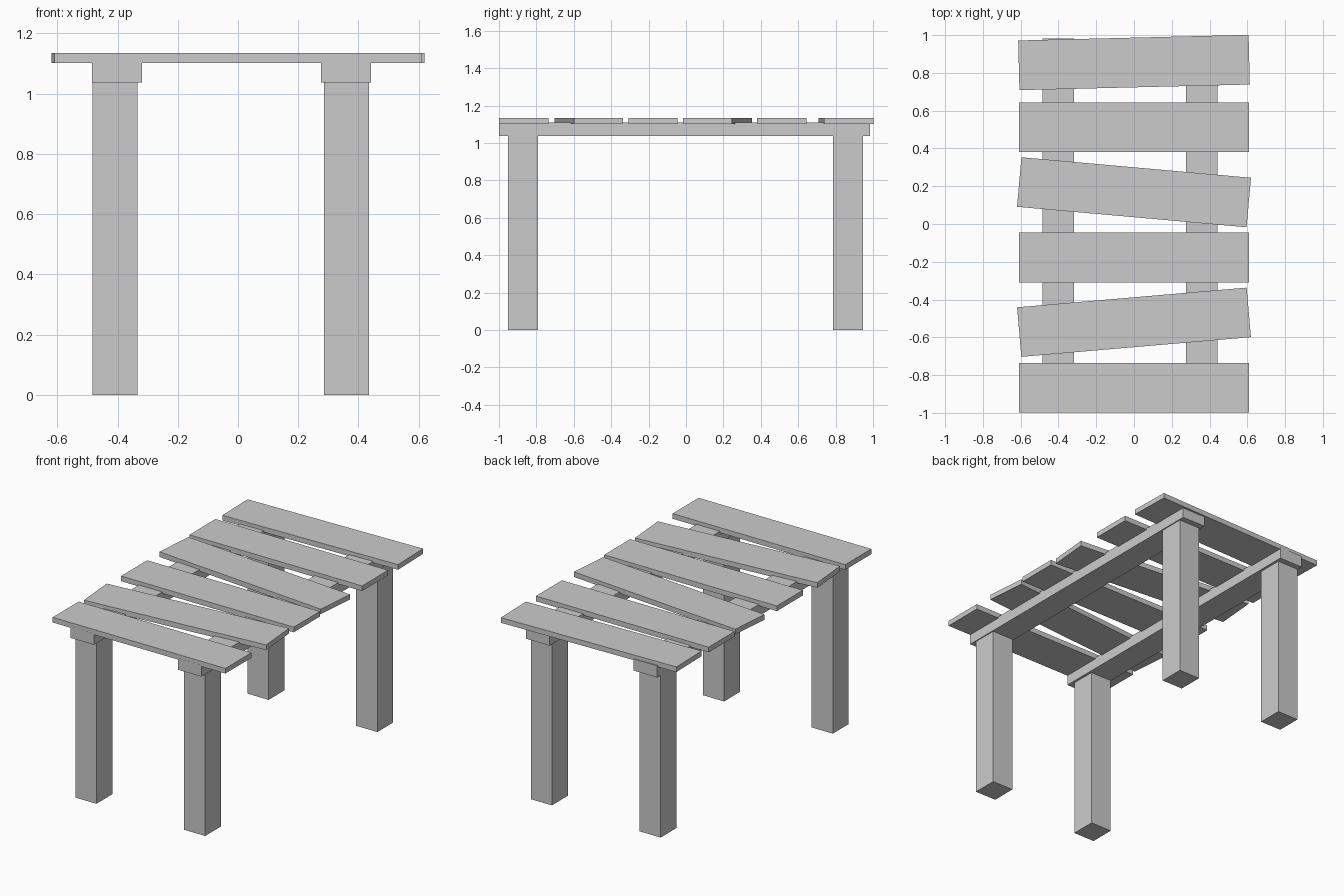
import bpy, math

if "Cube" in bpy.data.objects:
    bpy.data.objects.remove(bpy.data.objects["Cube"])


def box(name, center, size, angle=0.0):
    """Axis-sized box, turned about z by angle degrees."""
    bpy.ops.mesh.primitive_cube_add(size=1, location=center,
                                    rotation=(0, 0, math.radians(angle)))
    ob = bpy.context.object
    ob.name = name
    ob.scale = size
    bpy.ops.object.transform_apply(location=False, rotation=False, scale=True)
    return ob


# Table top: six loose planks, some laid askew (centre y, angle)
planks = [(-0.867, 0), (-0.52, 4.9), (-0.177, 0),
          (0.168, -5.1), (0.512, 0), (0.855, 1.4)]
for i, (y, angle) in enumerate(planks, 1):
    box(f"plank_{i}", (0, y, 1.118), (1.22, 0.263, 0.033), angle)

# Two long rails under the planks, each with a front and back leg
for side, rail_x, leg_x in (("left", -0.401, -0.408), ("right", 0.358, 0.36)):
    box(f"{side}_rail", (rail_x, -0.008, 1.074), (0.166, 1.982, 0.074))
    for end, y in (("front", -0.872), ("back", 0.865)):
        box(f"{end}_{side}_leg", (leg_x, y, 0.519), (0.149, 0.16, 1.038))
